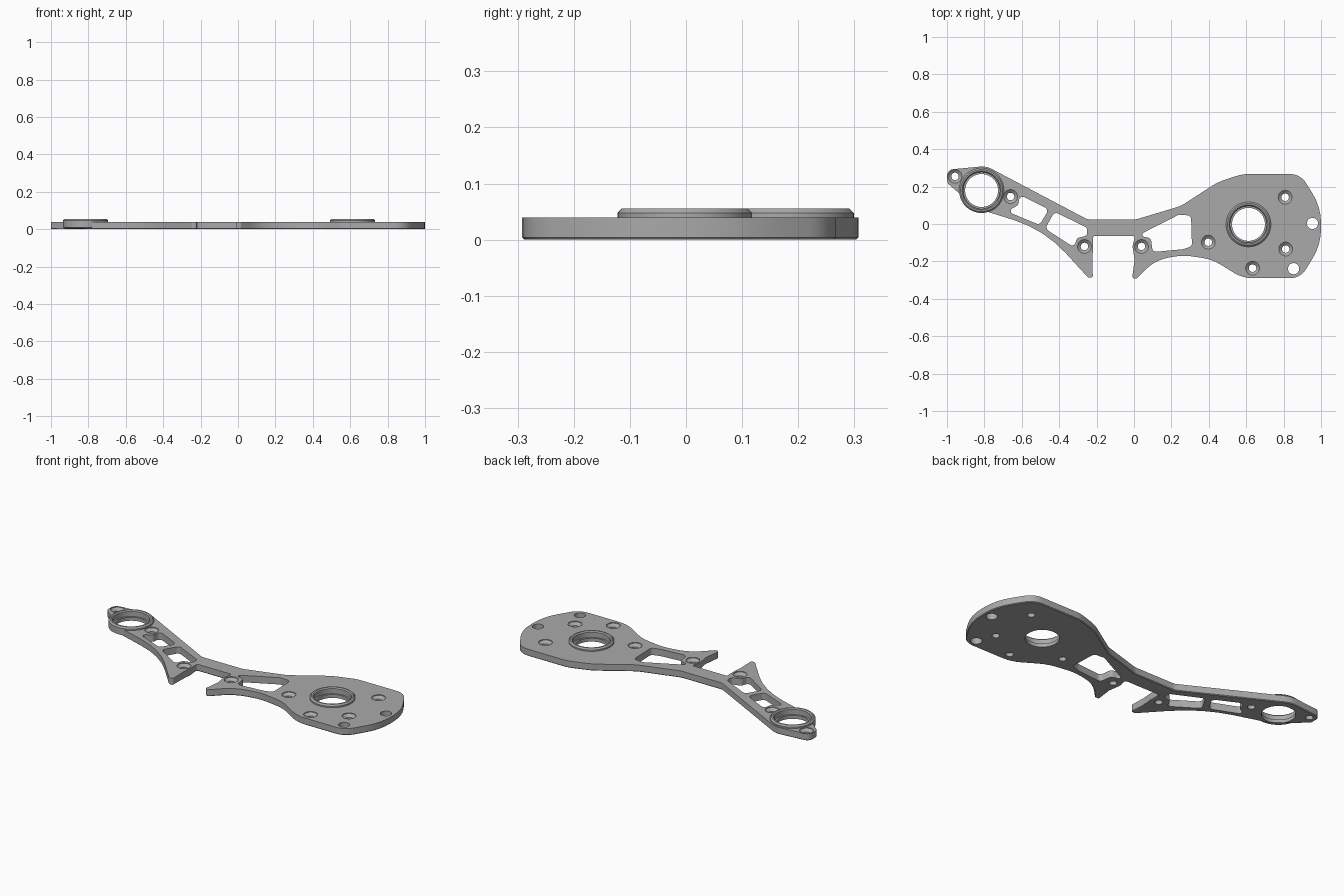
import bpy, bmesh, math
from mathutils import Vector

cube = bpy.data.objects.get("Cube")
if cube:
    bpy.data.objects.remove(cube)

THICK = 0.04
metal = bpy.data.materials.new("grey_metal")
metal.use_nodes = True
grey = (0.4, 0.4, 0.4, 1)
metal.diffuse_color = grey
metal.node_tree.nodes["Principled BSDF"].inputs["Base Color"].default_value = grey


def rounded(corners):
    """Turn (x, y, radius) corners into a polygon with filleted corners."""
    result = []
    count = len(corners)
    for i, (x, y, radius) in enumerate(corners):
        point = Vector((x, y))
        back = Vector(corners[i - 1][:2]) - point
        ahead = Vector(corners[(i + 1) % count][:2]) - point
        half = back.angle(ahead) / 2
        reach = min(radius / math.tan(half), back.length * .49, ahead.length * .49)
        radius = reach * math.tan(half)
        bisector = (back.normalized() + ahead.normalized()).normalized()
        centre = point + bisector * (radius / math.sin(half))
        start = point + back.normalized() * reach - centre
        finish = point + ahead.normalized() * reach - centre
        sweep = math.pi - 2 * half
        turn = math.copysign(sweep, start.x * finish.y - start.y * finish.x)
        steps = max(3, math.ceil(sweep / math.radians(9)))
        for s in range(steps + 1):
            a = turn * s / steps
            c, n = math.cos(a), math.sin(a)
            result.append(centre + Vector((start.x * c - start.y * n, start.x * n + start.y * c)))
    return result


def make_object(name, bm):
    bmesh.ops.recalc_face_normals(bm, faces=bm.faces)
    mesh = bpy.data.meshes.new(name)
    bm.to_mesh(mesh)
    bm.free()
    mesh.materials.append(metal)
    obj = bpy.data.objects.new(name, mesh)
    bpy.context.collection.objects.link(obj)
    return obj


def slab(name, corners, low, high, chamfer=0):
    """Extrude a filleted outline, with an optional chamfer round the bottom."""
    bm = bmesh.new()
    base = bm.faces.new([bm.verts.new((p.x, p.y, low)) for p in rounded(corners)])
    extruded = bmesh.ops.extrude_face_region(bm, geom=[base], use_keep_orig=True)
    for v in extruded["geom"]:
        if isinstance(v, bmesh.types.BMVert):
            v.co.z = high
    if chamfer:
        bmesh.ops.bevel(bm, geom=list(base.edges), offset=chamfer, segments=1, affect='EDGES')
    return make_object(name, bm)


def lathe(name, centre, profile, sides):
    """Solid of revolution; the profile lists (radius, height) from bottom to top."""
    bm = bmesh.new()
    rings = []
    for r, z in profile:
        angles = [math.tau * i / sides for i in range(sides)]
        rings.append([bm.verts.new((centre[0] + r * math.cos(a), centre[1] + r * math.sin(a), z))
                      for a in angles])
    for low, high in zip(rings, rings[1:]):
        for i in range(sides):
            j = (i + 1) % sides
            bm.faces.new((low[i], low[j], high[j], high[i]))
    bm.faces.new(rings[0][::-1])
    bm.faces.new(rings[-1])
    return make_object(name, bm)


# Plate outline, clockwise from the narrow end
outline = [
    (-1, .29, .04), (-.79, .31, .11), (-.25, .025, .05), (.013, .025, .05),
    (.25, .096, .15), (.45, .225, .3), (.58, .267, .2),
    (.89, .267, .1), (1, .09, .3), (1, -.11, .3), (.89, -.29, .1),
    (.58, -.29, .2), (.42, -.19, .25), (.26, -.165, .3), (.11, -.195, .3),
    (.015, -.292, .015), (-.01, -.292, .012), (.003, -.19, .04), (-.008, -.12, .03),
    (.005, -.064, .01), (-.22, -.064, .01), (-.218, -.13, .03), (-.223, -.18, .04),
    (-.22, -.287, .012), (-.245, -.287, .015), (-.48, -.03, 1.3),
    (-.83, .08, .05), (-.93, .16, .02), (-1, .22, .03),
]
plate = slab("arm_plate", outline, 0, THICK, .004)

# Windows that lighten the arms
windows = {
    "outer_window": [(-.61, .155), (-.455, .078), (-.505, -.005), (-.68, .068), (-.62, .1)],
    "middle_window": [(-.425, .065), (-.25, -.02), (-.25, -.062), (-.305, -.075),
                      (-.32, -.125), (-.475, -.025)],
    "inner_window": [(.02, -.062), (.24, .05), (.305, .045), (.31, -.12), (.26, -.135),
                     (.1, -.15), (.09, -.075)],
}
cutters = [slab(name, [(x, y, .022) for x, y in pts], -.1, .1) for name, pts in windows.items()]

# Raised bearing collars and their stepped bores
collars = []
for side, centre in (("narrow", (-.815, .179)), ("wide", (.612, -.002))):
    collars.append(lathe(side + "_collar", centre,
                         [(.112, .004), (.12, .008), (.12, .048), (.112, .056)], 64))
    cutters.append(lathe(side + "_bore", centre,
                         [(.088, -.1), (.088, .02), (.098, .02), (.098, .05), (.106, .058), (.106, .1)], 64))

# Countersunk screw holes
screws = [(-.957, .255), (-.66, .147), (-.265, -.12), (.04, -.12),
          (.397, -.097), (.808, .143), (.811, -.134), (.634, -.236)]
for spot in screws:
    cutters.append(lathe("screw_hole", spot,
                         [(.02, -.1), (.02, .022), (.037, .036), (.037, .1)], 32))

# Plain dowel holes
for spot in ((.954, .003), (.853, -.239)):
    cutters.append(lathe("dowel_hole", spot, [(.03, -.1), (.03, .1)], 32))

# Join the collars, then cut every opening
for operation, tools in (('UNION', collars), ('DIFFERENCE', cutters)):
    for tool in tools:
        mod = plate.modifiers.new(tool.name, 'BOOLEAN')
        mod.operation = operation
        mod.solver = 'EXACT'
        mod.object = tool
bpy.context.view_layer.update()
evaluated = plate.evaluated_get(bpy.context.evaluated_depsgraph_get())
finished = bpy.data.meshes.new_from_object(evaluated)
plate.modifiers.clear()
plate.data = finished
for tool in collars + cutters:
    bpy.data.objects.remove(tool)

bpy.ops.object.select_all(action='DESELECT')
plate.select_set(True)
bpy.context.view_layer.objects.active = plate
bpy.ops.object.shade_smooth_by_angle(angle=math.radians(25))
